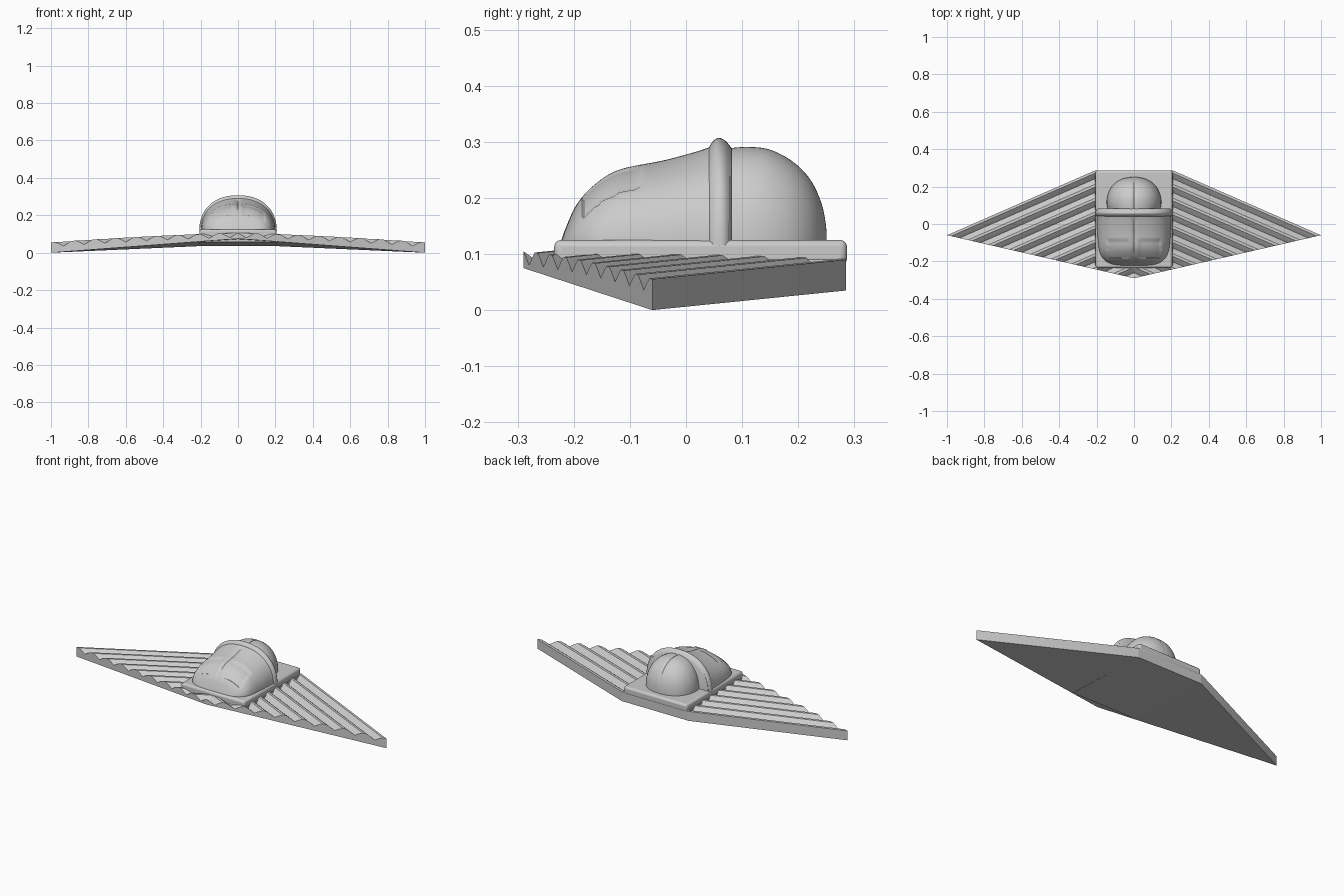
import bpy, bmesh
from math import sin, cos, pi

if "Cube" in bpy.data.objects:
    bpy.data.objects.remove(bpy.data.objects["Cube"])


def make(name, verts, faces, angle=None, bevel=0):
    me = bpy.data.meshes.new(name)
    me.from_pydata(verts, [], faces)
    bm = bmesh.new()
    bm.from_mesh(me)
    bmesh.ops.remove_doubles(bm, verts=bm.verts, dist=1e-5)
    bmesh.ops.recalc_face_normals(bm, faces=bm.faces)
    bm.to_mesh(me)
    bm.free()
    ob = bpy.data.objects.new(name, me)
    bpy.context.collection.objects.link(ob)
    if bevel:
        m = ob.modifiers.new("round", 'BEVEL')
        m.width, m.segments, m.limit_method = bevel, 3, 'ANGLE'
    if angle:
        bpy.ops.object.select_all(action='DESELECT')
        bpy.context.view_layer.objects.active = ob
        ob.select_set(True)
        bpy.ops.object.shade_smooth_by_angle(angle=angle)
    return ob


BOX = [(0, 1, 2, 3), (4, 5, 6, 7), (0, 1, 5, 4), (1, 2, 6, 5), (2, 3, 7, 6), (3, 0, 4, 7)]


def slab(name, hw, y0, y1, zb0, zb1, zt, **kw):
    v = [(-hw, y0, zb0), (hw, y0, zb0), (hw, y1, zb1), (-hw, y1, zb1)]
    v += [(x, y, zt) for x, y, _ in v]
    return make(name, v, BOX, **kw)


# Spread wings: feather ridges run parallel to the leading edge
def under(x, y):
    return 0.0617 - 0.0644 * x - 0.046 * y


def wing(name, side):
    ridges, shape = 9, [1, 1, 0.55, 0, 0.55]
    n = ridges * len(shape)
    verts, faces = [], []
    for i in range(n + 1):
        v = i / n
        tx, ty = 1 - v, -0.06 - 0.23 * v
        ix = max(0, tx - (0.285 - ty) / 0.4375)
        iy = ty + (tx - ix) * 0.4375
        thick = 0.055 - 0.025 * v * v - 0.024 * (1 - shape[i % len(shape)])
        for x, y in ((tx, ty), (ix, iy)):
            z = under(x, y)
            verts += [(side * x, y, z + thick), (side * x, y, z)]
    for i in range(n):
        a, b = 4 * i, 4 * i + 4
        faces += [(a, a + 2, b + 2, b), (a + 1, b + 1, b + 3, a + 3),
                  (a, b, b + 1, a + 1), (a + 2, a + 3, b + 3, b + 2)]
    faces.append((0, 1, 3, 2))
    return make(name, verts, faces, angle=0.6)


wing("wing_right", 1)
wing("wing_left", -1)

# Base plate and the block beneath it
slab("base_plate", 0.205, -0.235, 0.287, 0.08, 0.08, 0.125, angle=0.6, bevel=0.012)
slab("under_block", 0.208, -0.235, 0.285, 0.057, 0.036, 0.09)


def interp(keys, t):
    # smooth Catmull-Rom through the section list
    n = len(keys) - 1
    i = min(int(t), n - 1)
    f = t - i
    p = [keys[min(max(i + k, 0), n)] for k in (-1, 0, 1, 2)]
    return [0.5 * (2 * b + (c - a) * f + (2 * a - 5 * b + 4 * c - d) * f * f
            + (3 * b - a - 3 * c + d) * f ** 3) for a, b, c, d in zip(*p)]


# Domed shells lofted from sections of (y, half width, top height)
def shell(name, keys, relief, power=0.9, per=8, seg=64):
    z0, verts, faces = 0.115, [], []
    rows = (len(keys) - 1) * per
    for r in range(rows + 1):
        y, w, h = interp(keys, r / per)
        for s in range(seg + 1):
            a = pi * s / seg
            c, d = cos(a), max(0, sin(a))
            x = w * abs(c) ** power * (1 if c > 0 else -1)
            z = (h - z0) * d ** power
            k = 1 - relief(x, y, d)
            verts.append((x * k, y, z0 + z * k))
    m = seg + 1
    for r in range(rows):
        for s in range(seg):
            a = r * m + s
            faces.append((a, a + 1, a + m + 1, a + m))
    faces += [tuple(range(m)), tuple(range(rows * m, rows * m + m))]
    return make(name, verts, faces, angle=0.7)


def case_relief(x, y, d):
    if d > 0.5 and abs(x) < 0.006 and y < 0.03:
        return 0.05
    if -0.185 < y < -0.09 and 0.03 < abs(x) < 0.145 and d > 0.5:
        return 0.04
    return 0


def head_relief(x, y, d):
    return 0.04 if d > 0.5 and abs(x) < 0.005 else 0


# Wing case (front), with centre seam and sunken panels
shell("wing_case", [(-0.222, 0.09, 0.125), (-0.213, 0.125, 0.15), (-0.195, 0.155, 0.188),
                    (-0.165, 0.178, 0.222), (-0.12, 0.19, 0.25), (-0.04, 0.196, 0.267),
                    (0.02, 0.198, 0.283), (0.06, 0.2, 0.296), (0.078, 0.198, 0.292)],
      case_relief)
# Raised collar across the back of the case
shell("collar", [(0.036, 0.192, 0.28), (0.045, 0.202, 0.297), (0.057, 0.207, 0.307),
                 (0.07, 0.205, 0.302), (0.082, 0.192, 0.288)], lambda x, y, d: 0, per=4)
# Rounded head section behind the collar
shell("head", [(0.07, 0.138, 0.288), (0.11, 0.146, 0.291), (0.15, 0.142, 0.286),
               (0.19, 0.126, 0.265), (0.22, 0.1, 0.235), (0.24, 0.066, 0.195),
               (0.249, 0.03, 0.155), (0.251, 0.004, 0.119)], head_relief)
